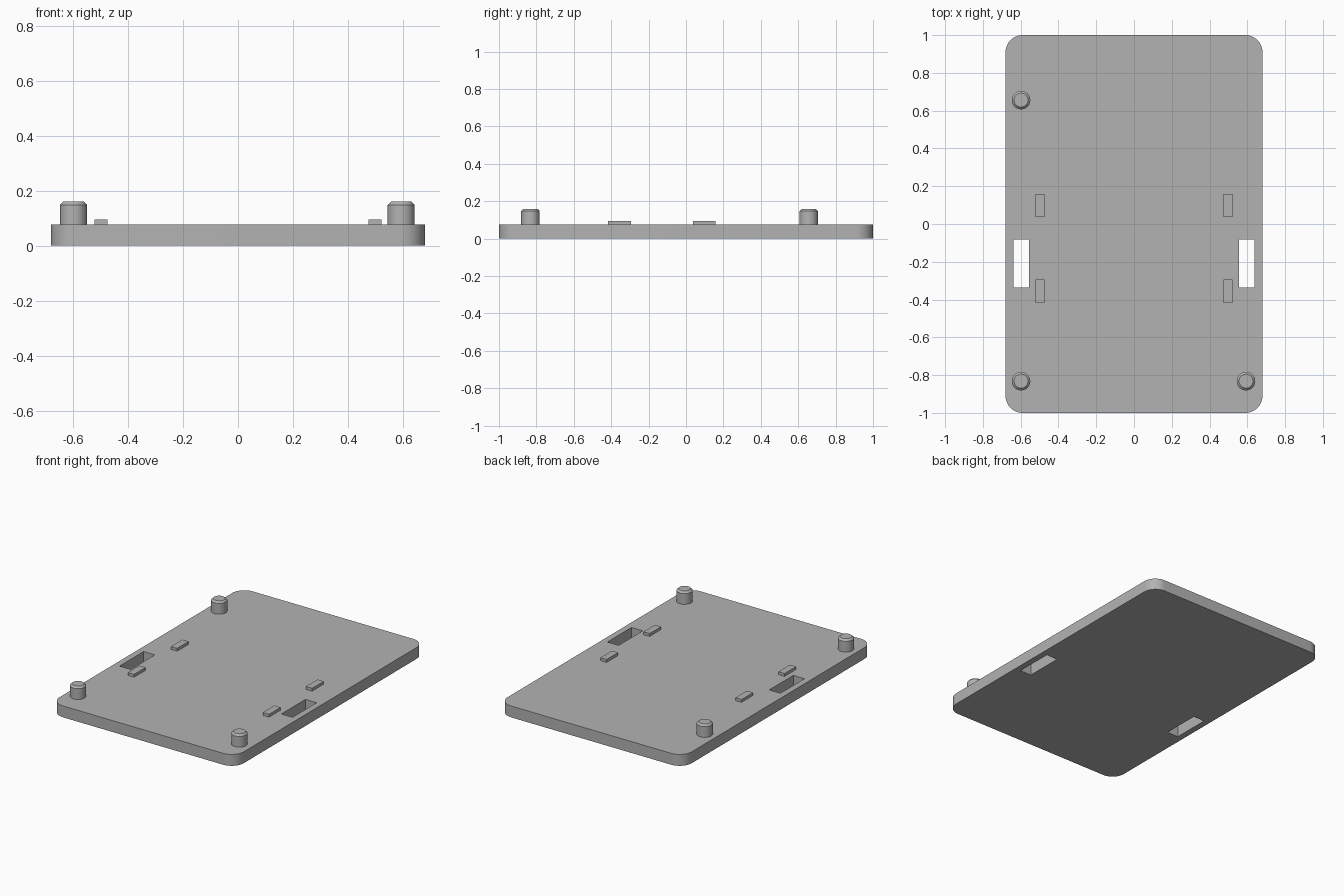
import bpy, bmesh, math
from mathutils import Matrix

if "Cube" in bpy.data.objects:
    bpy.data.objects.remove(bpy.data.objects["Cube"], do_unlink=True)

grey = bpy.data.materials.new("plain grey")
grey.use_nodes = True
COLOUR = (0.45, 0.45, 0.45, 1)
grey.diffuse_color = COLOUR
grey.node_tree.nodes["Principled BSDF"].inputs["Base Color"].default_value = COLOUR

THICK = 0.076


def finish(bm, name):
    mesh = bpy.data.meshes.new(name)
    bm.to_mesh(mesh)
    bm.free()
    mesh.materials.append(grey)
    obj = bpy.data.objects.new(name, mesh)
    bpy.context.collection.objects.link(obj)
    return obj


def smooth(obj):
    bpy.ops.object.select_all(action="DESELECT")
    obj.select_set(True)
    bpy.context.view_layer.objects.active = obj
    bpy.ops.object.shade_smooth_by_angle(angle=math.radians(30))


def box(name, x, y, z0, z1, width, depth, corner=0):
    bm = bmesh.new()
    place = Matrix.Translation((x, y, (z0 + z1) / 2)) @ Matrix.Diagonal((width, depth, z1 - z0, 1))
    bmesh.ops.create_cube(bm, size=1, matrix=place)
    if corner:
        uprights = [e for e in bm.edges if abs(e.verts[0].co.z - e.verts[1].co.z) > 0.01]
        bmesh.ops.bevel(bm, geom=uprights, offset=corner, segments=12, profile=0.5, affect="EDGES")
    return finish(bm, name)


def peg(name, x, y):
    radius, top, chamfer = 0.049, 0.16, 0.012
    bm = bmesh.new()
    height = top - THICK
    bmesh.ops.create_cone(bm, cap_ends=True, segments=48, radius1=radius, radius2=radius, depth=height,
                          matrix=Matrix.Translation((x, y, THICK + height / 2)))
    rim = [e for e in bm.edges if all(v.co.z > top - 0.001 for v in e.verts)]
    bmesh.ops.bevel(bm, geom=rim, offset=chamfer, segments=1, affect="EDGES")
    smooth(finish(bm, name))


# Base plate with rounded corners
plate = box("base_plate", 0, 0, 0, THICK, 1.36, 2, corner=0.09)

# Strap slots through the plate, and low tabs beside them
for side, sign in (("left", 1), ("right", -1)):
    cutter = box(side + "_slot_cutter", sign * 0.597, -0.21, -0.1, 0.2, 0.083, 0.254)
    cutter.hide_render = True
    cutter.hide_set(True)
    cutter.display_type = "WIRE"
    cut = plate.modifiers.new(side + "_slot", "BOOLEAN")
    cut.operation = "DIFFERENCE"
    cut.solver = "EXACT"
    cut.object = cutter
    for end, y in (("front", -0.356), ("back", 0.098)):
        box(f"{side}_{end}_tab", sign * 0.498, y, THICK, 0.095, 0.046, 0.122)

# Bake the slots, then drop the cutters
bpy.ops.object.select_all(action="DESELECT")
plate.select_set(True)
bpy.context.view_layer.objects.active = plate
for cut in list(plate.modifiers):
    cutter = cut.object
    bpy.ops.object.modifier_apply(modifier=cut.name)
    bpy.data.objects.remove(cutter, do_unlink=True)
smooth(plate)

# Locating pegs at three corners
peg("right_back_peg", -0.598, 0.656)
peg("right_front_peg", -0.598, -0.832)
peg("left_front_peg", 0.593, -0.832)
